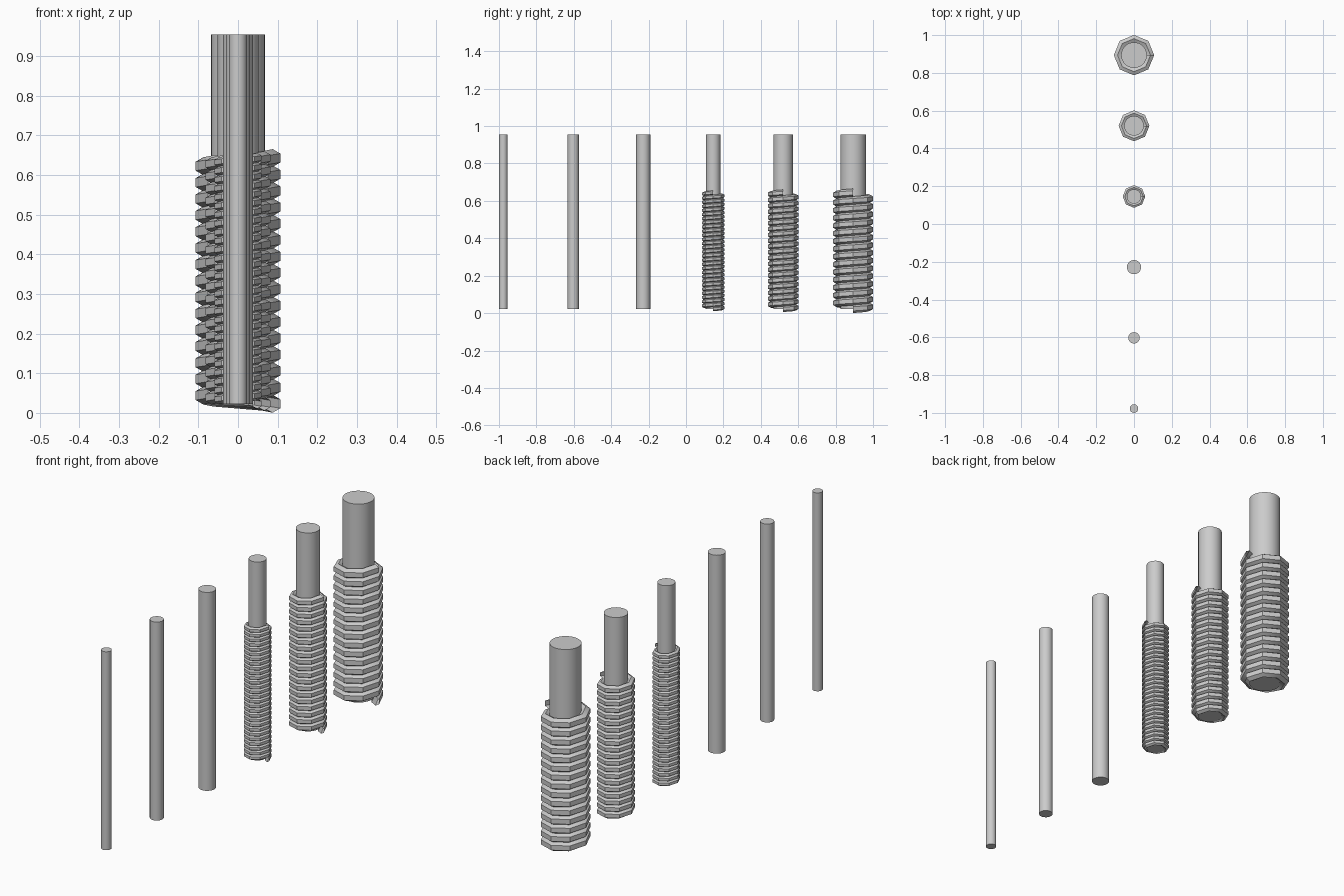
import bpy, bmesh
from math import cos, sin, pi, radians

if "Cube" in bpy.data.objects:
    bpy.data.objects.remove(bpy.data.objects["Cube"])

Z0, Z1, THREAD_H = 0.023, 0.955, 0.62


def finish(name, bm, angle):
    mesh = bpy.data.meshes.new(name)
    bmesh.ops.recalc_face_normals(bm, faces=bm.faces)
    bm.to_mesh(mesh)
    bm.free()
    ob = bpy.data.objects.new(name, mesh)
    bpy.context.collection.objects.link(ob)
    bpy.ops.object.select_all(action='DESELECT')
    ob.select_set(True)
    bpy.context.view_layer.objects.active = ob
    bpy.ops.object.shade_smooth_by_angle(angle=radians(angle))
    return ob


def rod(name, y, r):
    bm = bmesh.new()
    bmesh.ops.create_cone(bm, cap_ends=True, segments=32, radius1=r, radius2=r, depth=Z1 - Z0)
    ob = finish(name, bm, 30)
    ob.location = (0, y, (Z0 + Z1) / 2)


def thread(name, y, path_r, tube_r, turns):
    # hexagonal tube swept along a coarse right-handed helix, eight steps per turn
    bm = bmesh.new()
    prev = None
    steps = turns * 8
    for i in range(steps + 1):
        a, z = i * pi / 4, Z0 + THREAD_H * i / steps
        ring = []
        for k in range(6):
            t = pi / 6 + k * pi / 3
            rr = path_r + tube_r * cos(t)
            ring.append(bm.verts.new((rr * cos(a), rr * sin(a), z + tube_r * sin(t))))
        if prev:
            for k in range(6):
                n = (k + 1) % 6
                bm.faces.new((prev[k], prev[n], ring[n], ring[k]))
        prev = ring
    ob = finish(name, bm, 30)
    ob.location = (0, y, 0)


# row of rods: radius, thread turns (0 = plain)
specs = [(0.0225, 0), (0.030, 0), (0.0375, 0), (0.038, 28), (0.052, 20), (0.068, 15)]
for i, (r, turns) in enumerate(specs):
    y = -0.977 + 0.3742 * i
    rod(f"rod_{i + 1}", y, r)
    if turns:
        thread(f"thread_{i + 1}", y, r * 1.285, r * 0.33, turns)
